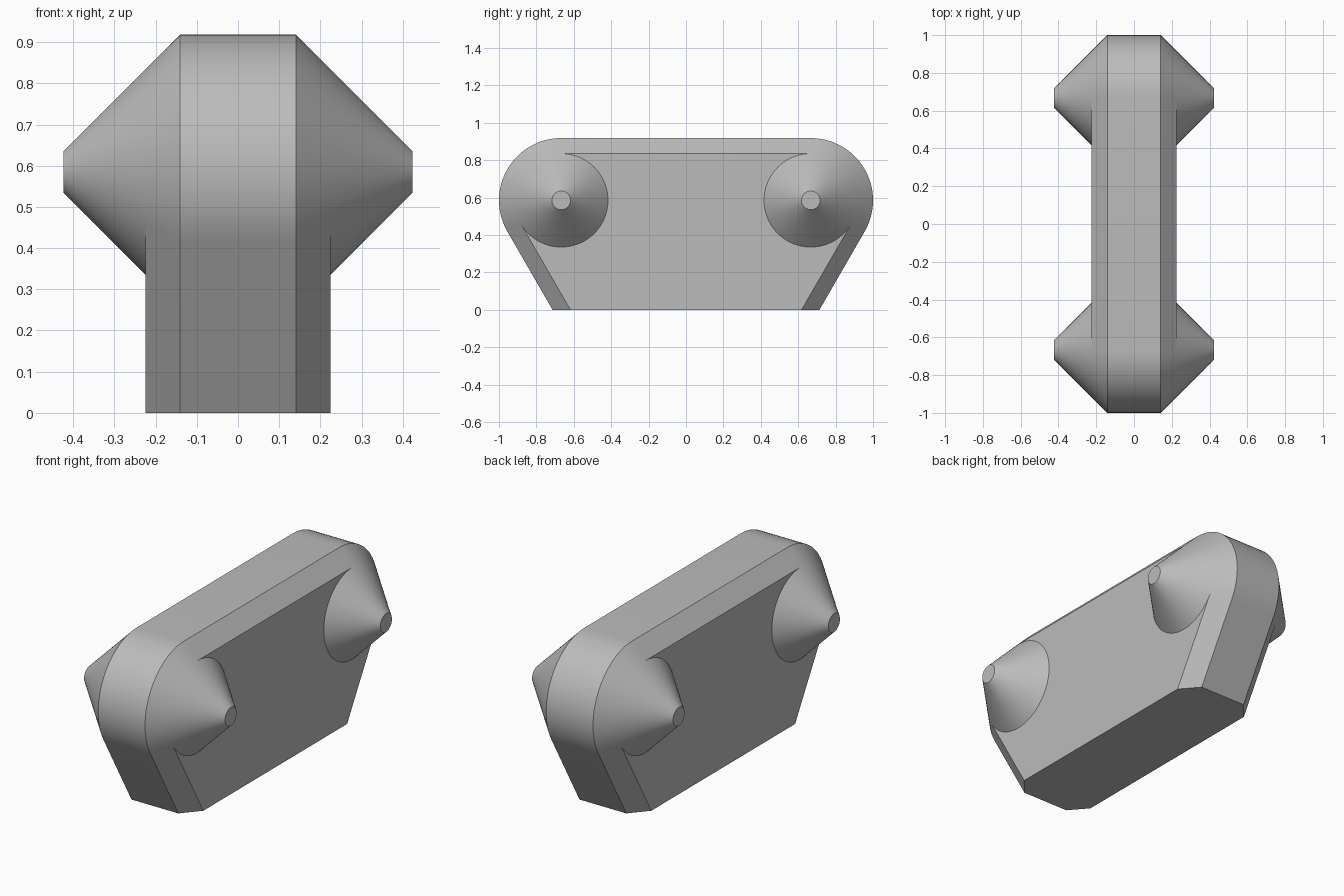
import bpy, bmesh
from math import cos, sin, tan, radians

cube = bpy.data.objects.get("Cube")
if cube:
    bpy.data.objects.remove(cube)

HUB_Y, HUB_Z = 0.667, 0.585      # hub axis
RIM, SIDE, TIP = 0.333, 0.25, 0.05   # radii: outer rim, side plate, cone tip
X_RIM = 0.141
X_SIDE = X_RIM + RIM - SIDE      # chamfers and cones all slope at 45 degrees
X_TIP = X_RIM + RIM - TIP
STEP = 5
ARC = range(90, -31, -STEP)      # rounded end, from the top down to the slanted end

grey = bpy.data.materials.new("grey")
grey.use_nodes = True
colour = (0.5, 0.5, 0.5, 1)
grey.diffuse_color = colour
grey.node_tree.nodes["Principled BSDF"].inputs["Base Color"].default_value = colour

bm = bmesh.new()


def circle_vert(x, r, deg):
    a = radians(deg)
    return bm.verts.new((x, HUB_Y + r * cos(a), HUB_Z + r * sin(a)))


def outline(x, r):
    """Half outline: top centre, round end, slanted end down to the ground."""
    arc = [circle_vert(x, r, d) for d in ARC]
    foot_y = arc[-1].co.y - arc[-1].co.z * tan(radians(30))
    top = bm.verts.new((x, 0, HUB_Z + r))
    return [top] + arc + [bm.verts.new((x, foot_y, 0))]


def bridge(a, b):
    for i in range(len(a) - 1):
        bm.faces.new((a[i], a[i + 1], b[i + 1], b[i]))


# Rim band and chamfer
mid, rim, side = outline(0, RIM), outline(X_RIM, RIM), outline(X_SIDE, SIDE)
bridge(mid, rim)
bridge(rim, side)

# Cone hub, sharing the rounded edge of the side plate
inner = [circle_vert(X_SIDE, SIDE, d) for d in range(-30 - STEP, -270, -STEP)]
base = side[1:-1] + inner
tip = [circle_vert(X_TIP, TIP, 90 - i * STEP) for i in range(len(base))]
bridge(base + base[:1], tip + tip[:1])
bm.faces.new(tip)

# Flat side plate around the hub, and the underside
side_foot = bm.verts.new((X_SIDE, 0, 0))
mid_foot = bm.verts.new((0, 0, 0))
bm.faces.new([side[0], side[1]] + inner[::-1] + [side[-2], side[-1], side_foot])
bm.faces.new((mid_foot, mid[-1], rim[-1], side[-1], side_foot))

bmesh.ops.recalc_face_normals(bm, faces=bm.faces)
# The cone tip must face outward along +x
if min(f.normal.x for f in bm.faces) < -0.5:
    bmesh.ops.reverse_faces(bm, faces=bm.faces)

mesh = bpy.data.meshes.new("body_with_cone_hubs")
bm.to_mesh(mesh)
bm.free()
mesh.materials.append(grey)
body = bpy.data.objects.new("body_with_cone_hubs", mesh)
bpy.context.collection.objects.link(body)

# Smooth cones and round ends, crisp chamfers
bpy.ops.object.select_all(action='DESELECT')
body.select_set(True)
bpy.context.view_layer.objects.active = body
bpy.ops.object.shade_smooth_by_angle(angle=radians(30))

# Mirror the quarter to the other side and the other end
mirror = body.modifiers.new("mirror", 'MIRROR')
mirror.use_axis = (True, True, False)
mirror.merge_threshold = 0.0005
